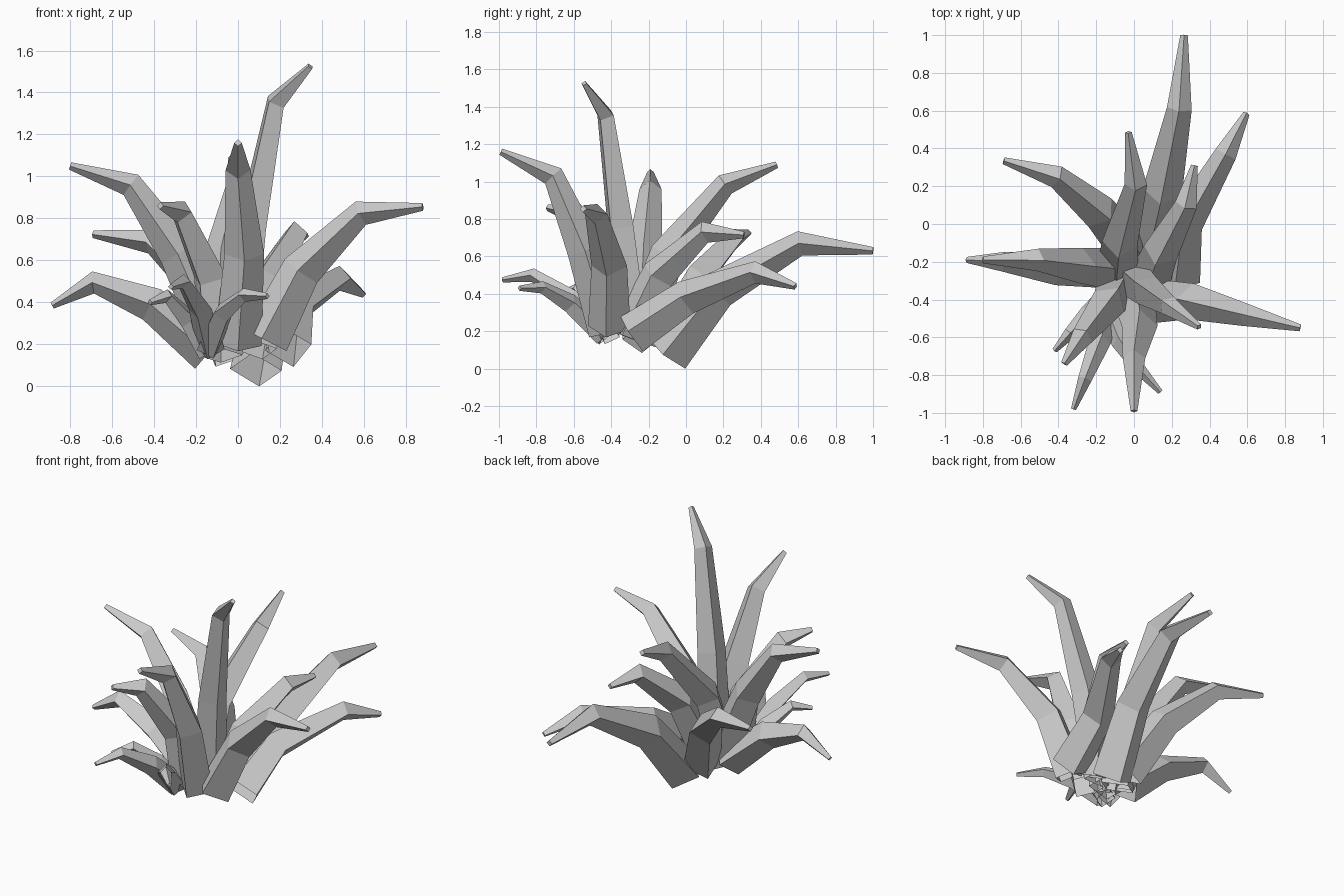
import bpy, bmesh
from mathutils import Vector

# half-diagonals of the diamond section: base, middle, bend, tip
RADII = (0.125, 0.105, 0.066, 0.02)


def leaf(name, scale, *path):
    """Tapered four-sided leaf, ridge on top, open at the root, following four points."""
    pts = [Vector(p) for p in path]
    heading = pts[-1] - pts[0]
    side = Vector((heading.y, -heading.x, 0)).normalized()
    bm = bmesh.new()
    rings = []
    for i, p in enumerate(pts):
        d_in = (p - pts[i - 1]).normalized() if i > 0 else Vector()
        d_out = (pts[i + 1] - p).normalized() if i < len(pts) - 1 else Vector()
        d = (d_in + d_out).normalized()
        s = (side - d * side.dot(d)).normalized()
        up = s.cross(d)
        r = RADII[i] * (scale if i < 3 else max(scale, 0.7))
        rings.append([bm.verts.new(p + v * r) for v in (s, up, -s, -up)])
    for a, b in zip(rings, rings[1:]):
        for k in range(4):
            n = (k + 1) % 4
            bm.faces.new((a[n], a[k], b[k], b[n]))
    bm.faces.new(rings[-1][::-1])
    bmesh.ops.recalc_face_normals(bm, faces=bm.faces)
    mesh = bpy.data.meshes.new(name)
    bm.to_mesh(mesh)
    bm.free()
    bpy.context.collection.objects.link(bpy.data.objects.new(name, mesh))


# Tall upright leaves
leaf("tall_leaf_centre", 0.82, (0.0, -0.29, 0.2), (0.065, -0.35, 0.76), (0.18, -0.43, 1.355), (0.345, -0.545, 1.525))
leaf("tall_leaf_front", 0.9, (0.0, -0.41, 0.2), (0.03, -0.54, 0.63), (0.0, -0.71, 1.03), (0.0, -0.99, 1.16))
leaf("tall_leaf_left", 0.9, (-0.09, -0.24, 0.2), (-0.28, -0.22, 0.63), (-0.51, -0.19, 0.96), (-0.8, -0.19, 1.05))
leaf("tall_leaf_back", 0.9, (-0.09, -0.26, 0.15), (-0.075, -0.1, 0.61), (0.01, 0.21, 0.985), (-0.03, 0.485, 1.09))

# Middle leaves
leaf("middle_leaf_right", 0.92, (0.13, -0.41, 0.22), (0.3, -0.41, 0.55), (0.585, -0.48, 0.825), (0.88, -0.55, 0.855))
leaf("middle_leaf_front_left", 0.9, (-0.1, -0.35, 0.2), (-0.13, -0.41, 0.52), (-0.27, -0.59, 0.83), (-0.37, -0.74, 0.86))
leaf("middle_leaf_back_left", 0.92, (-0.03, -0.12, 0.16), (-0.18, 0.06, 0.48), (-0.41, 0.25, 0.69), (-0.69, 0.335, 0.725))
leaf("middle_leaf_back_right", 0.9, (0.08, -0.3, 0.18), (0.14, -0.15, 0.5), (0.275, 0.1, 0.73), (0.32, 0.31, 0.715))

# Low spreading leaves
leaf("low_leaf_back", 1.0, (0.085, -0.1, 0.079), (0.15, 0.17, 0.42), (0.24, 0.61, 0.67), (0.265, 1.0, 0.63))
leaf("low_leaf_back_right", 0.9, (0.24, -0.29, 0.185), (0.27, 0.0, 0.38), (0.485, 0.37, 0.515), (0.595, 0.585, 0.44))
leaf("low_leaf_left", 0.8, (-0.14, -0.24, 0.16), (-0.41, -0.24, 0.39), (-0.69, -0.2, 0.495), (-0.885, -0.19, 0.385))

# Small front leaves
leaf("small_leaf_left", 0.5, (-0.15, -0.4, 0.17), (-0.24, -0.48, 0.32), (-0.34, -0.58, 0.43), (-0.42, -0.67, 0.4))
leaf("small_leaf_centre", 0.55, (-0.13, -0.42, 0.18), (-0.18, -0.62, 0.37), (-0.26, -0.82, 0.5), (-0.32, -0.98, 0.475))
leaf("small_leaf_right", 0.5, (-0.14, -0.44, 0.18), (-0.07, -0.62, 0.35), (0.03, -0.77, 0.435), (0.14, -0.89, 0.43))
